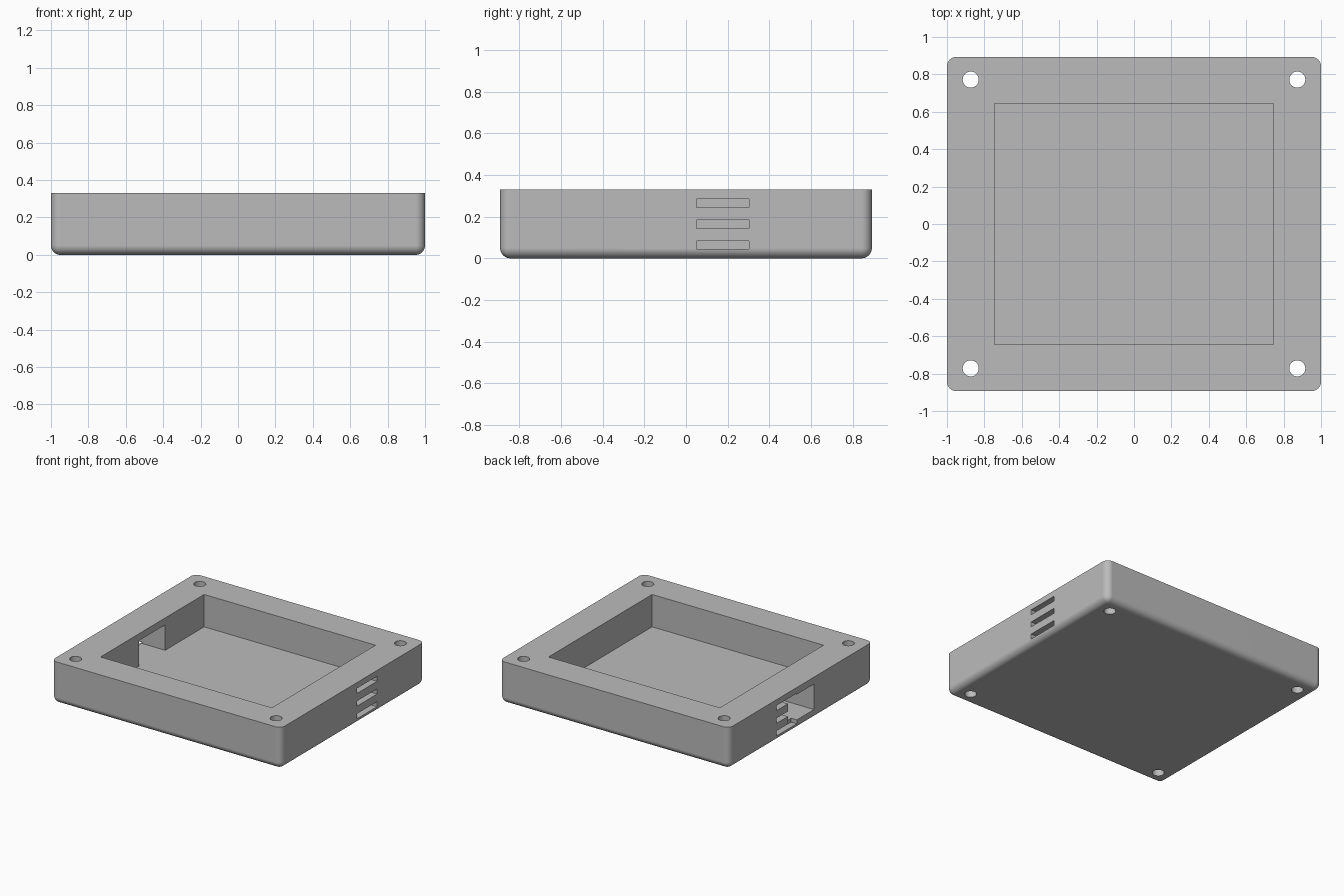
import bpy, bmesh
from mathutils import Matrix

default = bpy.data.objects.get("Cube")
if default:
    bpy.data.objects.remove(default, do_unlink=True)

HX, HY, H = 1.0, 0.893, 0.33      # outer half sizes and height
FILLET = 0.05
FLOOR = 0.075
SLOT_DEPTH = 0.05

grey = bpy.data.materials.new("plain grey")
grey.use_nodes = True
COLOUR = (0.5, 0.5, 0.5, 1)
grey.diffuse_color = COLOUR
grey.node_tree.nodes["Principled BSDF"].inputs["Base Color"].default_value = COLOUR


def make_object(name, bm):
    mesh = bpy.data.meshes.new(name)
    bm.to_mesh(mesh)
    bm.free()
    mesh.materials.append(grey)
    obj = bpy.data.objects.new(name, mesh)
    bpy.context.collection.objects.link(obj)
    return obj


def box_mesh(x, y, z):
    """Box spanning the three (low, high) ranges."""
    bm = bmesh.new()
    spans = (x, y, z)
    centre = Matrix.Translation([(a + b) / 2 for a, b in spans])
    size = Matrix.Diagonal([b - a for a, b in spans] + [1])
    bmesh.ops.create_cube(bm, size=1, matrix=centre @ size)
    return bm


# Tray body: rounded vertical corners and bottom rim, crisp top
bm = box_mesh((-HX, HX), (-HY, HY), (0, H))
edges = [e for e in bm.edges if any(v.co.z < H / 2 for v in e.verts)]
bmesh.ops.bevel(bm, geom=edges, offset=FILLET, segments=8, profile=0.5,
                affect='EDGES', clamp_overlap=True)
tray = make_object("tray_body", bm)

# Main pocket and the cable window in the -x wall
cutters = [
    make_object("pocket_cutter", box_mesh((-0.746, 0.746), (-0.644, 0.644), (FLOOR, 0.5))),
    make_object("window_cutter", box_mesh((-1.1, -0.7), (-0.163, 0.16), (FLOOR, 0.275))),
]

# Three shallow slots on each side wall
for side in (-1, 1):
    for i in range(3):
        z = 0.044 + 0.1 * i
        x = sorted((side * (HX - SLOT_DEPTH), side * 1.1))
        cutters.append(make_object("slot_cutter", box_mesh(x, (0.05, 0.302), (z, z + 0.04))))

# Screw holes through the four corners
for sx in (-1, 1):
    for sy in (-1, 1):
        bm = bmesh.new()
        bmesh.ops.create_cone(bm, cap_ends=True, segments=32, radius1=0.043, radius2=0.043,
                              depth=1, matrix=Matrix.Translation((sx * 0.873, sy * 0.772, 0.2)))
        cutters.append(make_object("screw_hole_cutter", bm))

for cutter in cutters:
    mod = tray.modifiers.new(cutter.name, 'BOOLEAN')
    mod.operation = 'DIFFERENCE'
    mod.solver = 'EXACT'
    mod.object = cutter

# Bake the cuts, then drop the helpers
depsgraph = bpy.context.evaluated_depsgraph_get()
cut_mesh = bpy.data.meshes.new_from_object(tray.evaluated_get(depsgraph))
tray.modifiers.clear()
tray.data = cut_mesh
cut_mesh.materials.clear()
cut_mesh.materials.append(grey)
for poly in cut_mesh.polygons:
    poly.material_index = 0
for cutter in cutters:
    bpy.data.objects.remove(cutter, do_unlink=True)

# Smooth fillets with sharp cut edges
for obj in bpy.context.selected_objects:
    obj.select_set(False)
tray.select_set(True)
bpy.context.view_layer.objects.active = tray
bpy.ops.object.shade_smooth_by_angle(angle=0.52)
weighted = tray.modifiers.new("even_normals", 'WEIGHTED_NORMAL')
weighted.keep_sharp = True
